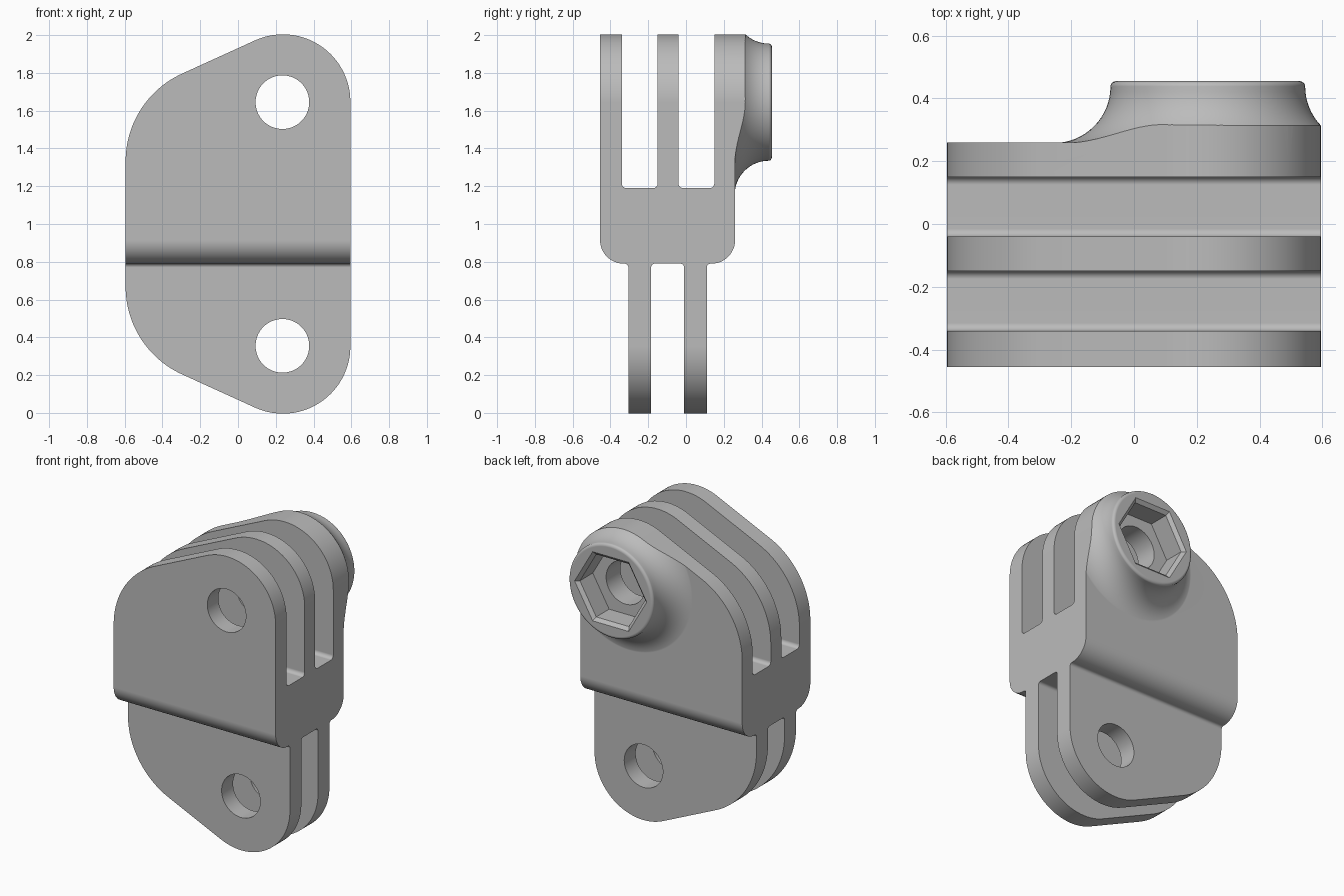
import bpy, bmesh, math
from mathutils import Vector, Matrix

if "Cube" in bpy.data.objects:
    bpy.data.objects.remove(bpy.data.objects["Cube"], do_unlink=True)

GREY = (0.5, 0.5, 0.5, 1.0)
mat = bpy.data.materials.new("plain grey")
mat.use_nodes = True
mat.diffuse_color = GREY
shader = mat.node_tree.nodes["Principled BSDF"]
shader.inputs["Base Color"].default_value = GREY
shader.inputs["Roughness"].default_value = 0.6

PIVOT_X, PIVOT_Z = 0.235, 1.645


def make(name, bm):
    bmesh.ops.recalc_face_normals(bm, faces=bm.faces)
    me = bpy.data.meshes.new(name)
    bm.to_mesh(me)
    bm.free()
    me.materials.append(mat)
    ob = bpy.data.objects.new(name, me)
    bpy.context.collection.objects.link(ob)
    return ob


def rounded(corners, steps=12):
    """Polygon of (u, v, radius) corners with tangent arcs at each corner."""
    out = []
    for i, (u, v, r) in enumerate(corners):
        p = Vector((u, v))
        if not r:
            out.append(p)
            continue
        a = (Vector(corners[i - 1][:2]) - p).normalized()
        b = (Vector(corners[(i + 1) % len(corners)][:2]) - p).normalized()
        half = a.angle(b) / 2
        centre = p + (a + b).normalized() * r / math.sin(half)
        start = p + a * r / math.tan(half) - centre
        end = p + b * r / math.tan(half) - centre
        sweep = math.atan2(start.x * end.y - start.y * end.x, start.dot(end))
        for k in range(steps + 1):
            out.append(centre + Matrix.Rotation(sweep * k / steps, 2) @ start)
    return out


def prism(name, points, to3d, lo, hi):
    bm = bmesh.new()
    face = bm.faces.new([bm.verts.new(to3d(p[0], p[1], lo)) for p in points])
    ext = bmesh.ops.extrude_face_region(bm, geom=[face])
    shift = Vector(to3d(0, 0, hi)) - Vector(to3d(0, 0, lo))
    verts = [g for g in ext["geom"] if isinstance(g, bmesh.types.BMVert)]
    bmesh.ops.translate(bm, verts=verts, vec=shift)
    return make(name, bm)


def lathe(name, profile, steps=96):
    """Solid of revolution about the upper pivot axis; profile is (radius, y)."""
    bm = bmesh.new()
    rings = []
    for r, y in profile:
        rings.append([bm.verts.new((PIVOT_X + r * math.cos(t), y, PIVOT_Z + r * math.sin(t)))
                      for t in (2 * math.pi * k / steps for k in range(steps))])
    for a, b in zip(rings, rings[1:]):
        for k in range(steps):
            n = (k + 1) % steps
            bm.faces.new((a[k], a[n], b[n], b[k]))
    bm.faces.new(rings[0])
    bm.faces.new(rings[-1])
    return make(name, bm)


def combine(target, tool, operation):
    mod = target.modifiers.new(operation.lower(), "BOOLEAN")
    mod.operation, mod.solver, mod.object = operation, "EXACT", tool
    bpy.context.view_layer.objects.active = target
    bpy.ops.object.modifier_apply(modifier=mod.name)
    bpy.data.objects.remove(tool, do_unlink=True)


side = lambda u, v, w: (w, u, v)
front = lambda u, v, w: (u, w, v)

# Forked body: three prongs up, two prongs down
TOP, BOT, SLOT, STEP = 2.1, -0.1, 1.19, 0.79
corners = [(-0.455, TOP, 0)]
for lo, hi in ((-0.34, -0.15), (-0.04, 0.15)):
    corners += [(lo, TOP, 0), (lo, SLOT, 0.025), (hi, SLOT, 0.025), (hi, TOP, 0)]
corners += [(0.26, TOP, 0), (0.26, STEP, 0.125), (0.11, STEP, 0.02), (0.11, BOT, 0),
            (-0.01, BOT, 0), (-0.01, STEP, 0.02), (-0.185, STEP, 0.02), (-0.185, BOT, 0),
            (-0.305, BOT, 0), (-0.305, STEP, 0.02), (-0.455, STEP, 0.125)]
body = prism("forked_bracket", rounded(corners), side, -0.7, 0.7)

# Flared nut boss on the back
FLARE, FLARE_Y = 0.18, 0.438
profile = [(0.49, 0.2)]
for k in range(17):
    t = math.pi / 2 * k / 16
    profile.append((0.49 - FLARE * math.sin(t), FLARE_Y - FLARE * math.cos(t)))
for k in range(1, 7):
    t = math.pi / 2 * k / 6
    profile.append((0.29 + 0.02 * math.cos(t), 0.438 + 0.017 * math.sin(t)))
combine(body, lathe("nut_boss", profile), "UNION")

# Trim everything to the rounded outline, symmetric top to bottom
outline = [(-0.595, 1.66, 0.51), (0.595, 2.202, 0.357),
           (0.595, 2 - 2.202, 0.357), (-0.595, 2 - 1.66, 0.51)]
combine(body, prism("outline", rounded(outline, 28), front, -0.7, 0.7), "INTERSECT")

# Pivot holes
for z in (PIVOT_Z, 2 - PIVOT_Z):
    ring = [(PIVOT_X + 0.142 * math.cos(t), z + 0.142 * math.sin(t))
            for t in (2 * math.pi * k / 64 for k in range(64))]
    combine(body, prism("pivot_hole", ring, front, -0.7, 0.7), "DIFFERENCE")

# Hexagonal nut pocket with a chamfered mouth
pocket = lathe("nut_pocket", [(0.24, 0.3), (0.24, 0.435), (0.265, 0.455), (0.265, 0.6)], 6)
combine(body, pocket, "DIFFERENCE")

# Smooth curves, crisp edges
bpy.ops.object.select_all(action="DESELECT")
body.select_set(True)
bpy.context.view_layer.objects.active = body
bpy.ops.object.shade_smooth_by_angle(angle=math.radians(30))
weighted = body.modifiers.new("weighted normals", "WEIGHTED_NORMAL")
weighted.keep_sharp = True
